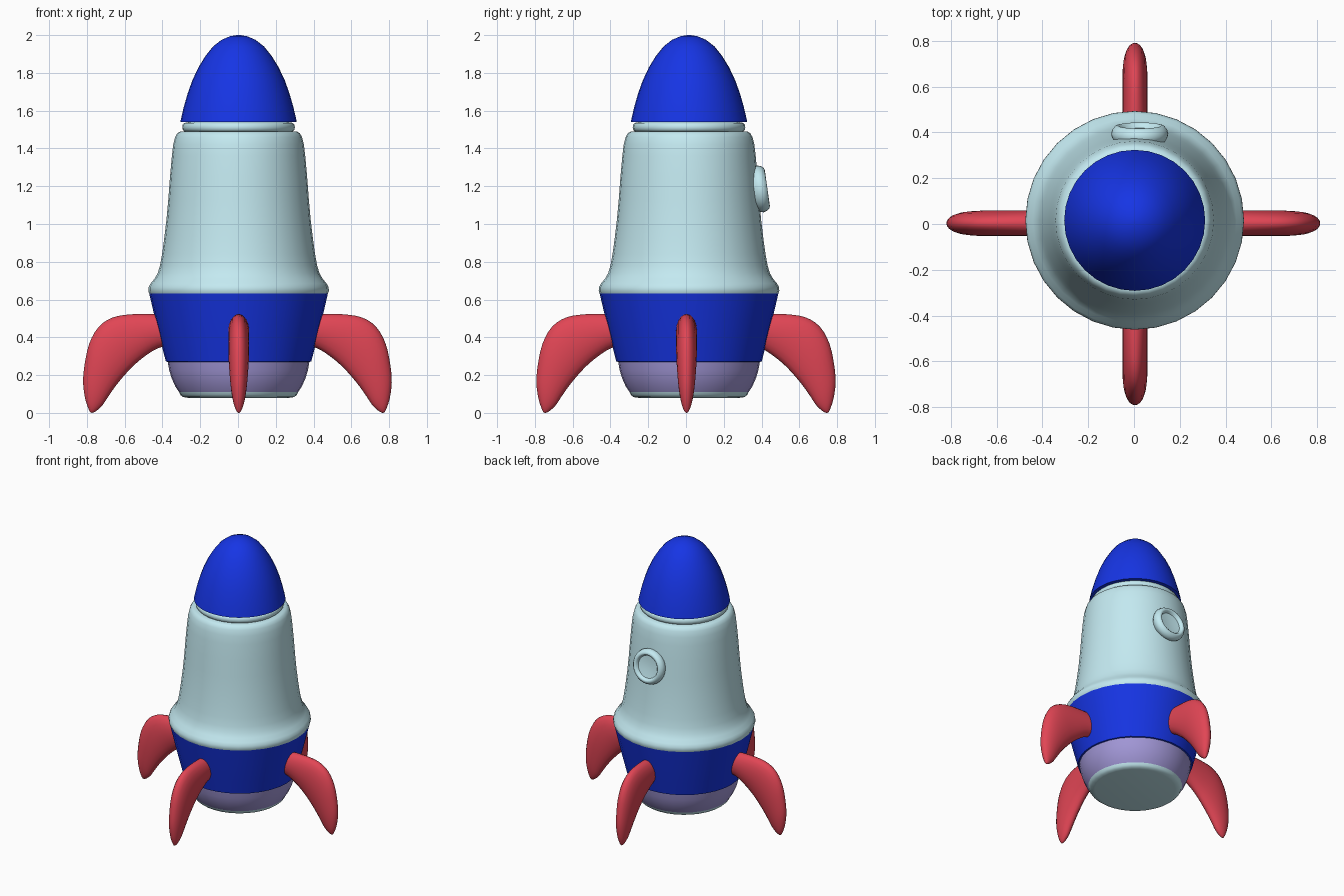
import bpy, math
from mathutils import Vector

if "Cube" in bpy.data.objects:
    bpy.data.objects.remove(bpy.data.objects["Cube"])

CX, CY = 0.003, 0.016   # axis of the body


def material(name, rgb):
    m = bpy.data.materials.new(name)
    m.diffuse_color = (*rgb, 1)
    m.use_nodes = True
    m.node_tree.nodes["Principled BSDF"].inputs["Base Color"].default_value = m.diffuse_color
    return m


PALE = material("pale_blue", (0.55, 0.82, 0.88))
BLUE = material("blue", (0.008, 0.035, 0.78))
RED = material("red", (0.75, 0.06, 0.09))
LILAC = material("lilac", (0.36, 0.31, 0.68))


def make_object(name, verts, faces, mat, angle=35):
    me = bpy.data.meshes.new(name)
    me.from_pydata(verts, [], faces)
    me.materials.append(mat)
    ob = bpy.data.objects.new(name, me)
    bpy.context.collection.objects.link(ob)
    bpy.ops.object.select_all(action='DESELECT')
    ob.select_set(True)
    bpy.context.view_layer.objects.active = ob
    bpy.ops.object.shade_smooth_by_angle(angle=math.radians(angle))
    return ob


def bridge(rings, n):
    """Quads between successive rings of n vertices."""
    return [(r * n + i, r * n + (i + 1) % n, (r + 1) * n + (i + 1) % n, (r + 1) * n + i)
            for r in range(rings - 1) for i in range(n)]


def lathe(name, profile, mat, n=32, cap_start=False, cap_end=False, angle=35):
    """Turn (radius, height) points, listed bottom to top, around z."""
    verts = [(r * math.cos(math.tau * i / n), r * math.sin(math.tau * i / n), z)
             for r, z in profile for i in range(n)]
    faces = bridge(len(profile), n)
    if cap_start:
        faces.append(tuple(reversed(range(n))))
    if cap_end:
        faces.append(tuple(range(len(verts) - n, len(verts))))
    ob = make_object(name, verts, faces, mat, angle)
    ob.location = (CX, CY, 0)
    return ob


# Hull, from the bottom up
lathe("base_plate", [(0.27, 0.08), (0.295, 0.084), (0.308, 0.095), (0.315, 0.11)],
      PALE, cap_start=True)
lathe("lower_band", [(0.315, 0.11), (0.335, 0.14), (0.355, 0.185), (0.367, 0.225), (0.375, 0.27)], LILAC)
lathe("engine_section", [(0.375, 0.27), (0.385, 0.272), (0.41, 0.37), (0.44, 0.49), (0.473, 0.632)], BLUE)
lathe("main_body", [(0.473, 0.632), (0.478, 0.645), (0.477, 0.665), (0.466, 0.685), (0.445, 0.71),
                    (0.428, 0.74), (0.416, 0.78), (0.405, 0.84), (0.394, 0.92), (0.382, 1.02),
                    (0.372, 1.13), (0.363, 1.25), (0.353, 1.36), (0.346, 1.42), (0.336, 1.46),
                    (0.325, 1.48), (0.31, 1.489), (0.27, 1.49)], PALE, angle=50)
lathe("neck_ring", [(0.27, 1.487), (0.288, 1.491), (0.296, 1.5), (0.298, 1.512),
                    (0.296, 1.525), (0.288, 1.535), (0.26, 1.54)], PALE, angle=50)

# Nose cone
lathe("nose_cone", [(0.308, 1.54), (0.304, 1.56), (0.29, 1.62), (0.27, 1.69), (0.245, 1.76),
                    (0.212, 1.83), (0.175, 1.89), (0.135, 1.94), (0.09, 1.975), (0.045, 1.994),
                    (0.01, 2.0)], BLUE, cap_start=True, cap_end=True)

# Round window with raised rim and dished pane, on the back
window = lathe("window", [(0.11, -0.03), (0.121, -0.012), (0.125, 0.004), (0.12, 0.022), (0.107, 0.038),
                          (0.095, 0.041), (0.087, 0.036), (0.08, 0.018), (0.04, 0.013), (0.005, 0.012)],
               PALE, cap_end=True, angle=50)
window.location = (0.025, 0.39, 1.185)
window.rotation_euler = (math.radians(-82), 0, 0)

# Fin cross-sections: outer x, z, inner x, z, half thickness
SECTIONS = [Vector(s) for s in (
    (0.34, 0.515, 0.34, 0.36, 0.055), (0.45, 0.523, 0.42, 0.343, 0.055),
    (0.56, 0.522, 0.49, 0.30, 0.055), (0.66, 0.505, 0.55, 0.25, 0.055),
    (0.735, 0.455, 0.60, 0.197, 0.055), (0.785, 0.365, 0.645, 0.142, 0.052),
    (0.81, 0.25, 0.685, 0.085, 0.045), (0.817, 0.16, 0.715, 0.04, 0.036),
    (0.807, 0.08, 0.745, 0.012, 0.024), (0.792, 0.03, 0.765, 0.001, 0.012),
    (0.78, 0.004, 0.775, 0.001, 0.003))]


def smooth(points, steps=3):
    """Catmull-Rom curve through the points."""
    out = []
    for k in range(len(points) - 1):
        a, b, c, d = (points[min(max(k + j, 0), len(points) - 1)] for j in (-1, 0, 1, 2))
        for s in range(steps):
            t = s / steps
            out.append(0.5 * (2 * b + (c - a) * t + (2 * a - 5 * b + 4 * c - d) * t * t
                              + (3 * b - a - 3 * c + d) * t ** 3))
    return out + [points[-1]]


def fin(name, turn, shift, location, n=20):
    verts = []
    rings = smooth(SECTIONS)
    for ox, oz, ix, iz, h in rings:
        for i in range(n):
            a = math.tau * i / n
            u = (1 + math.cos(a)) / 2
            verts.append((ix + (ox - ix) * u + shift, h * math.sin(a), iz + (oz - iz) * u))
    faces = bridge(len(rings), n)
    faces += [tuple(reversed(range(n))), tuple(range(len(verts) - n, len(verts)))]
    ob = make_object(name, verts, faces, RED, 60)
    ob.rotation_euler.z = turn
    ob.location = location


# Four fins, the front and back pair slightly closer in
for k, side in enumerate(("right", "back", "left", "front")):
    fin(side + "_fin", k * math.pi / 2, -0.025 * (k % 2),
        (0.004, 0, 0) if k % 2 else (-0.003, 0.003, 0))
